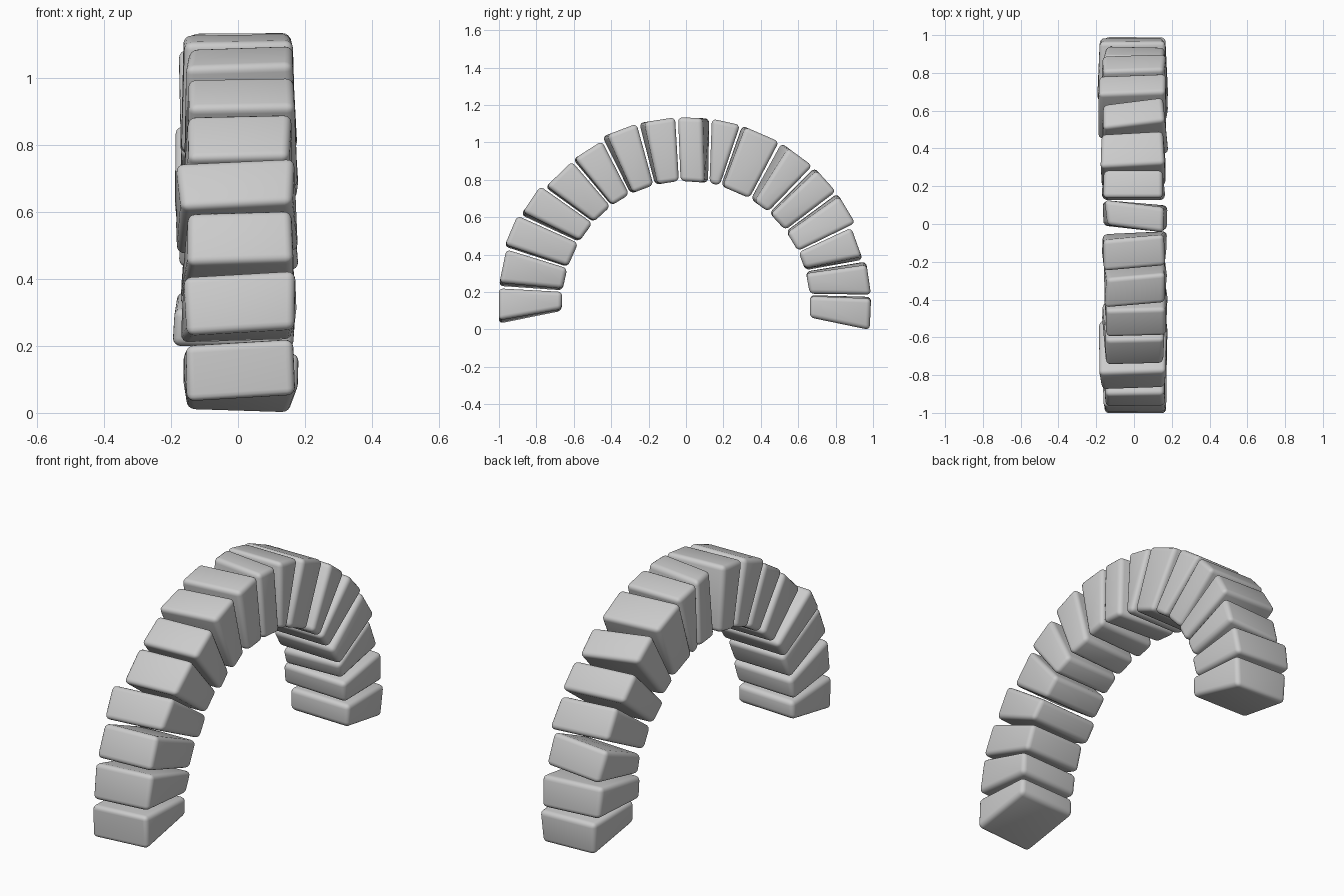
import bpy, bmesh, random
from math import sin, cos, radians
from mathutils import Vector

if "Cube" in bpy.data.objects:
    bpy.data.objects.remove(bpy.data.objects["Cube"])

random.seed(4)

# Semicircular arch: ring radii and centre height
OUTER, INNER, CENTRE_Z = 1.0, .665, .13
# Joint angles between stones on the outer ring, and how far each leans on the inner ring
JOINTS = [-6, 5.5, 17.6, 28.3, 39.6, 51.9, 63.2, 75.2, 87.1, 97.6, 107, 120, 132.7, 143.2, 154.5, 166, 177.1, 188]
LEAN = [3, 1, 0, 2, 2, 1, 0, 0, 0, 3, -1, 1, -1, 0, 0, -2, -2, -2]
# Left reach and skew along the arch of each stone, in hundredths
REACH = [16, 17, 17, 19, 17, 16, 16, 17, 16, 17, 18, 17, 19, 17, 17, 19, 16]
SKEW = [2, 2, 1, 2, 1, 1, 3, 3, -4, 0, 2, 5, 2, 2, -2, 2, 1]
# Stones that stand proud of the ring or sit back from it
OFFSET = {2: .015, 4: -.025, 5: -.02, 14: -.03, 15: -.015, 16: -.015}


def on_ring(radius, degrees):
    a = radians(degrees)
    return Vector((-radius * cos(a), CENTRE_Z + radius * sin(a)))


def make_stone(k):
    gap = .3
    r = OUTER + OFFSET.get(k, 0) + .006
    a, b = JOINTS[k] + gap, JOINTS[k + 1] - gap
    oa, ob = on_ring(r, a), on_ring(r, b)
    ia, ib = on_ring(INNER, a + LEAN[k]), on_ring(INNER, b + LEAN[k + 1])
    # each side gives up a little thickness where the stone is skewed
    shift = (ob - oa).normalized() * abs(SKEW[k]) / 100
    zero = Vector((0, 0))
    bm = bmesh.new()
    rings = []
    for x, side in ((-REACH[k] / 100 - .003, -1), (.178, 1)):
        ahead = side * SKEW[k] > 0
        da, db = (shift, zero) if ahead else (zero, -shift)
        ring = []
        for p, d, inset in ((oa, da, .015), (ob, db, .015), (ib, db * .5, .005), (ia, da * .5, .005)):
            q = p + d
            ring.append(bm.verts.new((x - side * (inset + random.uniform(-.01, .012)), q.x, q.y)))
        rings.append(ring)
    left, right = rings
    bm.faces.new(left)
    bm.faces.new(right[::-1])
    for i in range(4):
        j = (i + 1) % 4
        bm.faces.new((left[i], right[i], right[j], left[j]))
    bmesh.ops.recalc_face_normals(bm, faces=bm.faces)
    # worn, rounded edges
    bmesh.ops.bevel(bm, geom=bm.edges[:], offset=.024, segments=4, profile=.5, affect='EDGES')
    for f in bm.faces:
        f.smooth = True
    # keep the stones above the ground and within the span
    for v in bm.verts:
        v.co.z = max(v.co.z, 0)
        v.co.y = max(-1, min(1, v.co.y))
    mesh = bpy.data.meshes.new(f"arch_stone_{k + 1:02d}")
    bm.to_mesh(mesh)
    bm.free()
    bpy.context.collection.objects.link(bpy.data.objects.new(mesh.name, mesh))


for k in range(len(JOINTS) - 1):
    make_stone(k)
